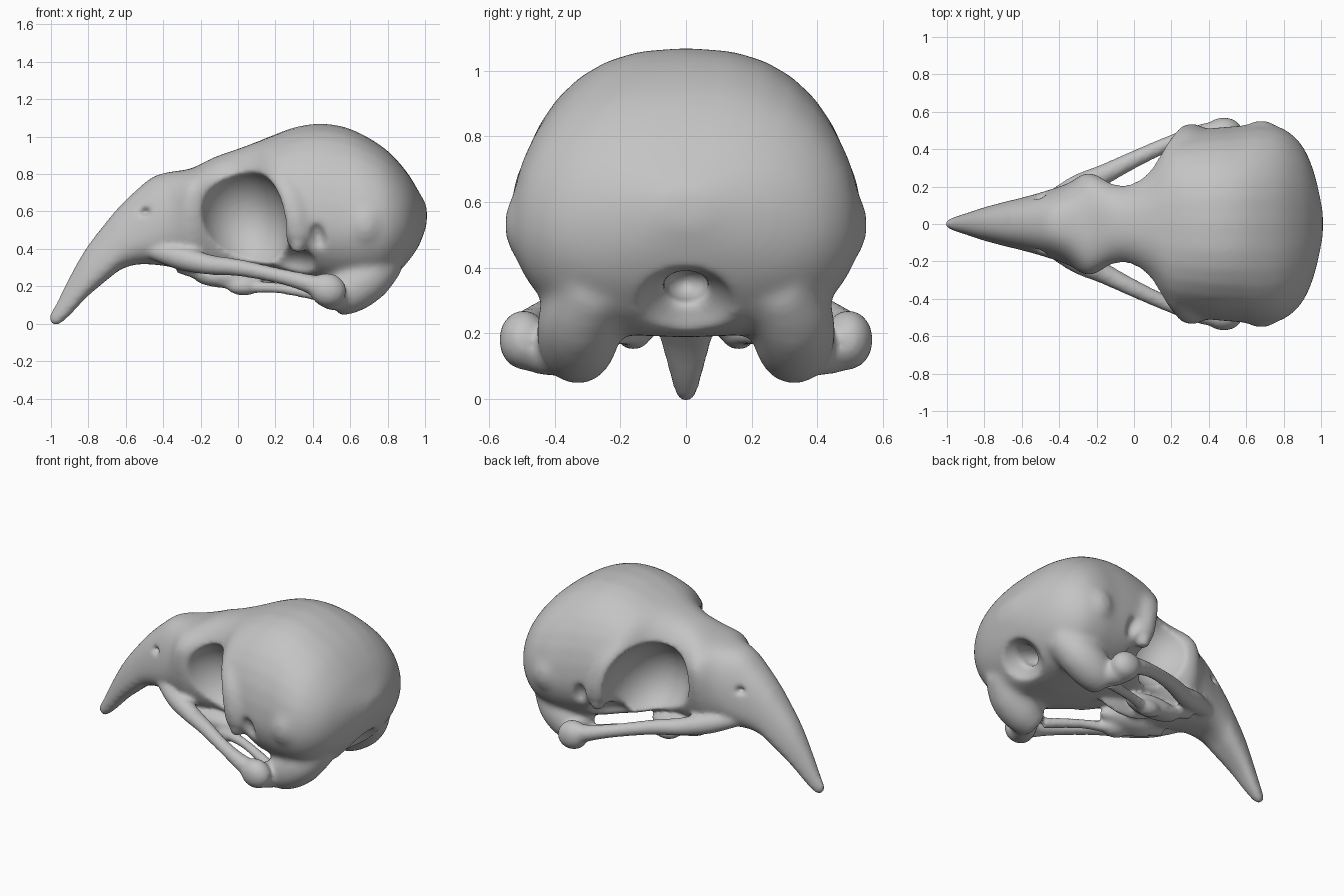
import bpy, bmesh, math
from mathutils import Vector, Matrix

cube = bpy.data.objects.get("Cube")
if cube:
    bpy.data.objects.remove(cube, do_unlink=True)

bone = bpy.data.materials.new("bone grey")
bone.use_nodes = True
GREY = (0.55, 0.55, 0.55, 1)
bone.diffuse_color = GREY
bone.node_tree.nodes["Principled BSDF"].inputs["Base Color"].default_value = GREY


def make_object(name, bm):
    bmesh.ops.recalc_face_normals(bm, faces=bm.faces)
    mesh = bpy.data.meshes.new(name)
    bm.to_mesh(mesh)
    bm.free()
    mesh.materials.append(bone)
    obj = bpy.data.objects.new(name, mesh)
    bpy.context.collection.objects.link(obj)
    return obj


def smooth_path(points, steps=5):
    """Catmull-Rom curve through tuples of any length."""
    pts = [Vector(p) for p in points]
    ext = [pts[0]] + pts + [pts[-1]]
    out = []
    for a, b, c, d in zip(ext, ext[1:], ext[2:], ext[3:]):
        for i in range(steps):
            t = i / steps
            out.append(0.5 * (2 * b + (c - a) * t + (2 * a - 5 * b + 4 * c - d) * t * t
                              + (3 * b - a - 3 * c + d) * t ** 3))
    return out + [pts[-1]]


def skin(bm, rings):
    loops = [[bm.verts.new(p) for p in ring] for ring in rings]
    n = len(loops[0])
    faces = []
    for a, b in zip(loops, loops[1:]):
        for i in range(n):
            j = (i + 1) % n
            faces.append(bm.faces.new((a[i], a[j], b[j], b[i])))
    faces.append(bm.faces.new(loops[0]))
    faces.append(bm.faces.new(loops[-1][::-1]))
    bmesh.ops.recalc_face_normals(bm, faces=faces)


def blob(bm, centre, radii, pitch=0.0, sides=(1, -1)):
    """Ellipsoid on each listed side, pitched about the y axis."""
    for s in sides:
        m = (Matrix.Translation((centre[0], centre[1] * s, centre[2]))
             @ Matrix.Rotation(pitch, 4, 'Y') @ Matrix.Diagonal((*radii, 1)))
        bmesh.ops.create_uvsphere(bm, u_segments=32, v_segments=20, radius=1, matrix=m)


def tube(bm, points):
    """Mirrored rod through (x, y, z, radius) points."""
    for s in (1, -1):
        path = smooth_path([(x, y * s, z, r) for x, y, z, r in points])
        rings = []
        for i, p in enumerate(path):
            c = p.to_3d()
            way = (path[min(i + 1, len(path) - 1)].to_3d() - path[max(i - 1, 0)].to_3d())
            u = way.cross(Vector((0, 1, 0.01))).normalized()
            v = way.cross(u).normalized()
            rings.append([c + p[3] * (u * math.cos(k * math.tau / 12) + v * math.sin(k * math.tau / 12))
                          for k in range(12)])
        skin(bm, rings)


def remesh(obj, size, smoothing):
    mod = obj.modifiers.new("Fuse", 'REMESH')
    mod.mode = 'VOXEL'
    mod.voxel_size = size
    mod.use_smooth_shade = True
    soft = obj.modifiers.new("Soften", 'SMOOTH')
    soft.factor = 0.5
    soft.iterations = smoothing


# Beak, brow and braincase: x, half width, bottom, widest height, top
sections = [
    (-1.007, .014, .01, .03, .05), (-.97, .034, -.01, .04, .11), (-.9, .057, .045, .12, .25),
    (-.8, .09, .15, .24, .42), (-.65, .13, .275, .38, .61), (-.55, .155, .315, .44, .71),
    (-.45, .185, .315, .48, .79), (-.35, .22, .3, .56, .815), (-.25, .275, .27, .68, .83),
    (-.13, .235, .26, .68, .89), (-.03, .23, .27, .7, .925), (.08, .31, .29, .69, .965),
    (.18, .46, .28, .62, 1.005), (.3, .495, .25, .58, 1.05), (.43, .515, .21, .55, 1.07),
    (.56, .525, .19, .53, 1.055), (.68, .535, .19, .53, 1.005), (.8, .51, .22, .53, .925),
    (.9, .42, .31, .54, .815), (.965, .27, .41, .56, .71), (1.01, .07, .53, .58, .63)]


def section_ring(s):
    x, w, low, mid, top = s
    ring = []
    for k in range(32):
        c, h = math.cos(k * math.tau / 32), math.sin(k * math.tau / 32)
        y = w * math.copysign(abs(c) ** (0.8 if h > 0 else 0.7), c)
        ring.append((x, y, mid + h * (top - mid if h > 0 else mid - low)))
    return ring


bm = bmesh.new()
skin(bm, [section_ring(s) for s in smooth_path(sections, 4)])
# Ridges running under the ears down to the jaw
tube(bm, [(.8, .27, .36, .11), (.7, .32, .25, .13), (.59, .33, .17, .125), (.5, .325, .115, .09)])
# Side bulges of the braincase
blob(bm, (.68, .475, .53), (.1, .08, .12))
# Broad roots of the processes behind the eyes
tube(bm, [(.2, .38, .8, .05), (.27, .43, .68, .085), (.31, .45, .55, .09), (.325, .455, .44, .07)])
skull = make_object("skull", bm)
remesh(skull, 0.014, 20)

# Hollows: eye sockets, cheek gaps, temples, nostrils, nape and spine opening
bm = bmesh.new()
blob(bm, (.03, .38, .555), (.24, .31, .295), -0.35)
blob(bm, (.27, .48, .3), (.16, .22, .12))
blob(bm, (.43, .56, .45), (.055, .1, .11), -0.2)
blob(bm, (-.5, .15, .6), (.035, .04, .025))
blob(bm, (.95, 0, .2), (.18, .19, .2), sides=(1,))
blob(bm, (.8, 0, .35), (.12, .07, .055), sides=(1,))
hollows = make_object("hollow_cutter", bm)
remesh(hollows, 0.012, 2)
hollows.hide_render = True
hollows.hide_set(True)

cut = skull.modifiers.new("Hollows", 'BOOLEAN')
cut.operation = 'DIFFERENCE'
cut.solver = 'EXACT'
cut.object = hollows
bpy.context.view_layer.update()
carved = bpy.data.meshes.new_from_object(skull.evaluated_get(bpy.context.evaluated_depsgraph_get()))
skull.modifiers.clear()

bm = bmesh.new()
bm.from_mesh(carved)
# Crisp beak tip
skin(bm, [section_ring(s) for s in smooth_path(sections[:5], 4)])
# Cheek bars flowing out of the beak, ending in the jaw joints
tube(bm, [(-.45, .12, .39, .05), (-.3, .2, .35, .065), (-.15, .27, .315, .055), (0, .345, .3, .047),
          (.2, .435, .26, .042), (.36, .485, .22, .05), (.48, .49, .18, .07)])
blob(bm, (.48, .495, .18), (.1, .075, .09), 0.3)
tube(bm, [(.47, .49, .17, .08), (.51, .42, .15, .08), (.56, .35, .16, .09)])
# Hooked tips of the processes behind the eyes
tube(bm, [(.31, .455, .53, .055), (.32, .465, .44, .05), (.315, .465, .385, .03)])
# Palate rods, pads and plates
tube(bm, [(-.32, .13, .31, .04), (-.15, .15, .25, .035), (.03, .16, .2, .035),
          (.22, .22, .19, .03), (.45, .31, .15, .035)])
blob(bm, (.03, .16, .2), (.09, .055, .05))
blob(bm, (-.04, .12, .25), (.2, .08, .06))
# Wall between the eye sockets
blob(bm, (.08, 0, .5), (.36, .05, .3), sides=(1,))
old = skull.data
skull.data = bpy.data.meshes.new("skull")
bm.to_mesh(skull.data)
bm.free()
skull.data.materials.append(bone)
bpy.data.meshes.remove(old)
bpy.data.meshes.remove(carved)
bpy.data.objects.remove(hollows, do_unlink=True)

# Fuse everything into one soft bone surface
remesh(skull, 0.013, 10)
